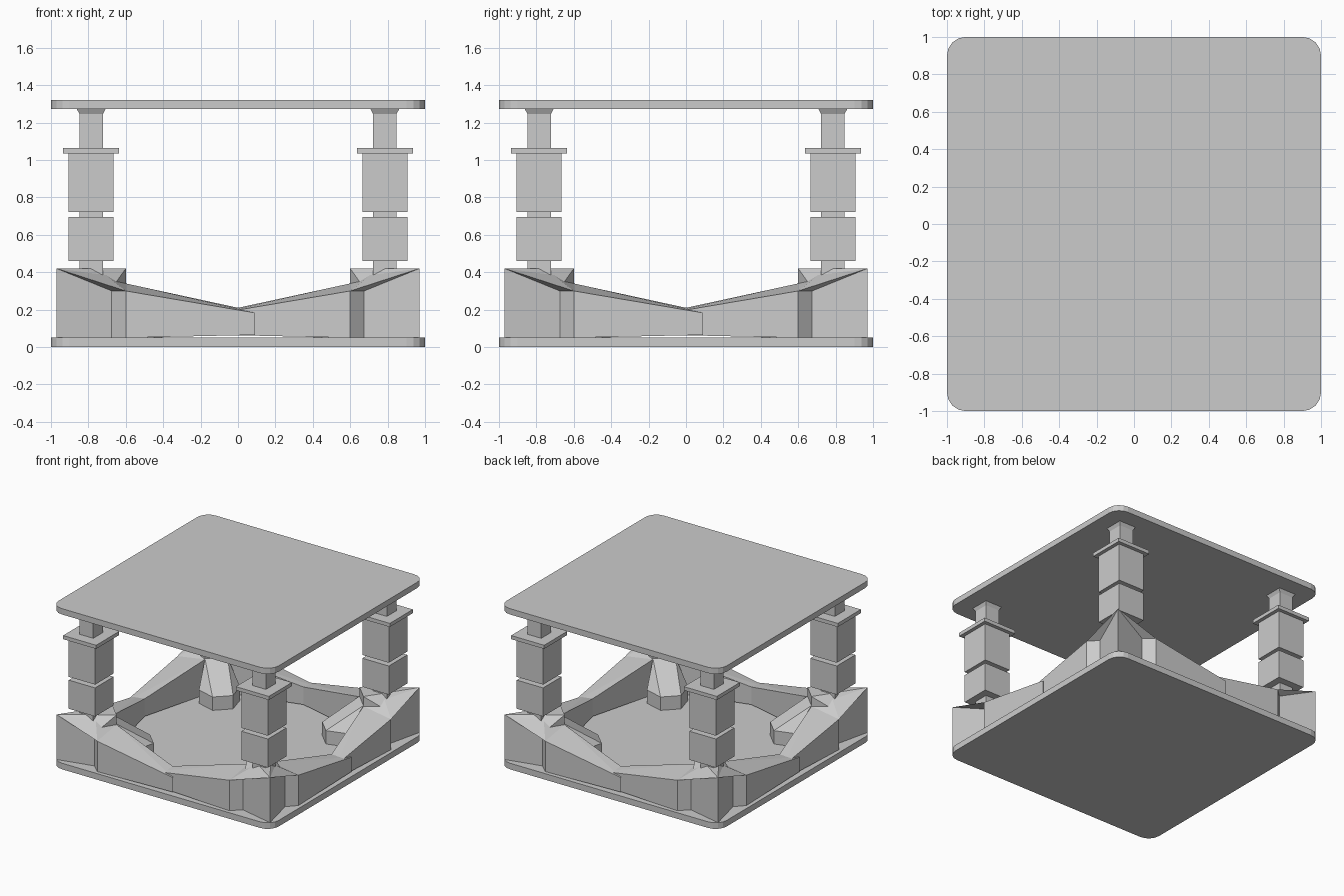
import bpy, bmesh, math
from mathutils import Matrix

if "Cube" in bpy.data.objects:
    bpy.data.objects.remove(bpy.data.objects["Cube"])


def finish(name, bm):
    bmesh.ops.recalc_face_normals(bm, faces=bm.faces)
    mesh = bpy.data.meshes.new(name)
    bm.to_mesh(mesh)
    bm.free()
    ob = bpy.data.objects.new(name, mesh)
    bpy.context.collection.objects.link(ob)
    return ob


def plate(name, z0, z1, half=1.0, radius=0.1, steps=4):
    # square slab with rounded corners
    bm = bmesh.new()
    ring = []
    for k in range(4):
        c = math.radians(45 + 90 * k)
        cx = math.copysign(half - radius, math.cos(c))
        cy = math.copysign(half - radius, math.sin(c))
        for i in range(steps + 1):
            a = math.radians(90 * k + 90 * i / steps)
            ring.append(bm.verts.new((cx + radius * math.cos(a), cy + radius * math.sin(a), z0)))
    face = bm.faces.new(ring)
    up = bmesh.ops.extrude_face_region(bm, geom=[face], use_keep_orig=True)
    for v in up["geom"]:
        if isinstance(v, bmesh.types.BMVert):
            v.co.z = z1
    return finish(name, bm)


def hull(bm, pts, swap=False):
    # convex block from its corner points, optionally mirrored over the diagonal
    vs = [bm.verts.new((y, x, z) if swap else (x, y, z)) for x, y, z in pts]
    res = bmesh.ops.convex_hull(bm, input=vs)
    loose = {g for g in res["geom_interior"] + res["geom_unused"]
             if isinstance(g, bmesh.types.BMVert)}
    bmesh.ops.delete(bm, geom=list(loose), context='VERTS')


def block(bm, c, h0, h1, z0, z1):
    # square block or taper centred at (c, c)
    hull(bm, [(c + sx * h, c + sy * h, z) for h, z in ((h0, z0), (h1, z1))
              for sx in (-1, 1) for sy in (-1, 1)])


def post():
    bm = bmesh.new()
    C = 0.785
    for h0, h1, z0, z1 in ((.062, .062, .34, .46), (.12, .12, .46, .695),
                           (.062, .062, .695, .722), (.12, .12, .722, 1.035),
                           (.15, .15, 1.035, 1.065), (.062, .062, 1.065, 1.245),
                           (.062, .078, 1.245, 1.275)):
        block(bm, C, h0, h1, z0, z1)
    return bm


def bracket():
    bm = bmesh.new()
    F = 0.05
    # core under the post
    core = [(.97, .97), (.675, .90), (.6, .72), (.72, .6), (.90, .675)]
    low = [(x, y, F) for x, y in core]
    tops = [.42, .315, .42, .42, .315]
    hull(bm, low + [(x, y, z) for (x, y), z in zip(core, tops)])
    # side arms, one lapping just outside its neighbour
    for swap, out in ((False, .97), (True, .955)):
        plan = [(.6, .97, .30), (.675, .90, .31), (.65, .76, .34), (.6, .72, .34),
                (0.0, .85, .21), (-.09, out, .183)]
        bottom = [(x, y, F if x > .3 else .065) for x, y, z in plan]
        hull(bm, plan + bottom, swap)
        # sloped cover over the notch
        hull(bm, [(.97, .97, .42), (.6, .97, .30), (.6, .72, .34),
                  (.675, .90, .30), (.72, .82, .395)], swap)
    # inward finger
    hull(bm, [(.72, .6, .345), (.6, .72, .345), (.67, .45, .16), (.45, .67, .16),
              (.515, .405, .16), (.405, .515, .16),
              (.72, .6, F), (.6, .72, F), (.67, .45, F), (.45, .67, F),
              (.515, .405, F), (.405, .515, F)])
    return bm


plate("base_plate", 0, .05)
plate("top_plate", 1.272, 1.32)
for k in range(4):
    turn = Matrix.Rotation(math.radians(90 * k), 4, 'Z')
    for name, make in (("post", post), ("corner_bracket", bracket)):
        bm = make()
        bm.transform(turn)
        finish(f"{name}_{k + 1}", bm)
